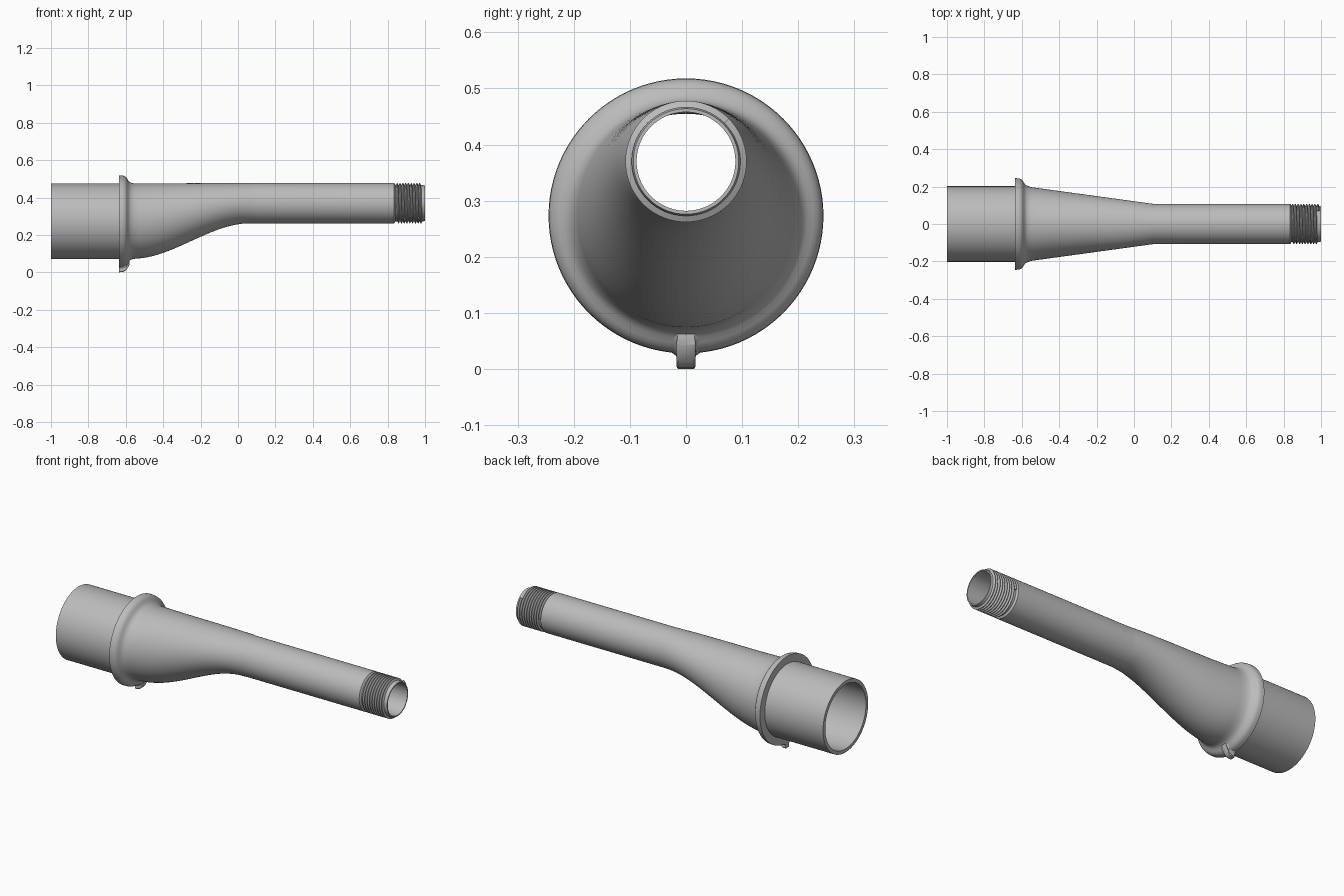
import bpy, bmesh, math

cube = bpy.data.objects.get("Cube")
if cube:
    bpy.data.objects.remove(cube)

SEG = 96
WALL = 0.02
TUBE_Z, TUBE_R = 0.273, 0.202
PIPE_Z, PIPE_R = 0.37, 0.108

metal = bpy.data.materials.new("grey metal")
metal.use_nodes = True
GREY = (0.5, 0.5, 0.5, 1)
metal.diffuse_color = GREY
metal.node_tree.nodes["Principled BSDF"].inputs["Base Color"].default_value = GREY


def finish(name, bm, angle=35):
    bmesh.ops.recalc_face_normals(bm, faces=bm.faces)
    mesh = bpy.data.meshes.new(name)
    bm.to_mesh(mesh)
    bm.free()
    mesh.materials.append(metal)
    obj = bpy.data.objects.new(name, mesh)
    bpy.context.collection.objects.link(obj)
    bpy.ops.object.select_all(action='DESELECT')
    obj.select_set(True)
    bpy.context.view_layer.objects.active = obj
    bpy.ops.object.shade_smooth_by_angle(angle=math.radians(angle))
    return obj


def skin(name, sections, loop):
    """Skin a list of equal-length outlines; loop joins the last to the first."""
    bm = bmesh.new()
    rows = [[bm.verts.new(p) for p in s] for s in sections]
    n = len(rows[0])
    pairs = list(zip(rows, rows[1:]))
    if loop:
        pairs.append((rows[-1], rows[0]))
    else:
        bm.faces.new(rows[0])
        bm.faces.new(rows[-1])
    for a, b in pairs:
        for i in range(n):
            j = (i + 1) % n
            bm.faces.new((a[i], a[j], b[j], b[i]))
    return finish(name, bm)


def ring(x, ry, rz, z):
    angles = [2 * math.pi * i / SEG for i in range(SEG)]
    return [(x, ry * math.cos(a), z + rz * math.sin(a)) for a in angles]


def mix(a, b, t):
    return a + (b - a) * max(0, min(1, t))


def neck(x, inset=0):
    """Offset taper: straight sides, flat top, S-curved underside."""
    half_width = mix(0.197, PIPE_R, (x + 0.55) / 0.65)
    t = max(0, min(1, (x + 0.56) / 0.62))
    bottom = mix(0.073, PIPE_Z - PIPE_R, t * t * (3 - 2 * t))
    top = mix(0.475, PIPE_Z + PIPE_R, t)
    return ring(x, half_width - inset, (top - bottom) / 2 - inset, (top + bottom) / 2)


# Hollow body: socket tube, filleted collar, offset neck, pipe and bore
collar = [(-0.635, 0.202), (-0.635, 0.245), (-0.615, 0.244), (-0.606, 0.241),
          (-0.598, 0.235), (-0.592, 0.227), (-0.586, 0.217), (-0.578, 0.209),
          (-0.568, 0.204)]
neck_x = [-0.55 + 0.65 * i / 28 for i in range(29)]
outer = [ring(-1, TUBE_R, TUBE_R, TUBE_Z)]
outer += [ring(x, r, r, TUBE_Z) for x, r in collar]
outer += [neck(x) for x in neck_x]
core_r = 0.097
outer += [ring(x, r, r, PIPE_Z) for x, r in
          [(0.835, PIPE_R), (0.842, core_r), (0.99, core_r), (1, 0.094)]]
bore_r = PIPE_R - WALL
inner = [ring(1, bore_r, bore_r, PIPE_Z)]
inner += [neck(x, WALL) for x in reversed(neck_x)]
socket_r = TUBE_R - WALL
inner += [ring(x, socket_r, socket_r, TUBE_Z) for x in (-0.6, -1)]
skin("hollow_body", outer + inner, True)

# Helical thread on the pipe end: one ridge strip wound around the core
PITCH, START, END = 0.015, 0.84, 0.992
ridge = [(0.0, core_r - 0.001), (0.4, PIPE_R), (0.6, PIPE_R), (1.0, core_r - 0.001)]
bm = bmesh.new()
previous = None
for step in range(int((END - START) / PITCH * SEG) - SEG + 1):
    a = 2 * math.pi * step / SEG
    x0 = START + PITCH * step / SEG
    strip = [bm.verts.new((x0 + PITCH * u, r * math.cos(a), PIPE_Z + r * math.sin(a)))
             for u, r in ridge]
    if previous:
        for k in range(3):
            bm.faces.new((previous[k], previous[k + 1], strip[k + 1], strip[k]))
    else:
        bm.faces.new(strip)
    previous = strip
bm.faces.new(previous)
finish("pipe_thread", bm, 25)

# Locating tab under the collar, following the collar's rounded edge
tab_path = [(-0.635, 0.0), (-0.615, 0.002), (-0.606, 0.006), (-0.598, 0.013),
            (-0.59, 0.024), (-0.58, 0.042)]
tab_side = [(0.014, 0), (0.017, 0.004), (0.015, 0.016), (0.018, 0.024), (0.028, 0.031)]
tab = []
for x, low in tab_path:
    right = [(x, y, low + h) for y, h in tab_side] + [(x, 0.028, 0.08)]
    tab.append(right + [(x, -y, z) for _, y, z in reversed(right)])
skin("locating_tab", tab, False)
